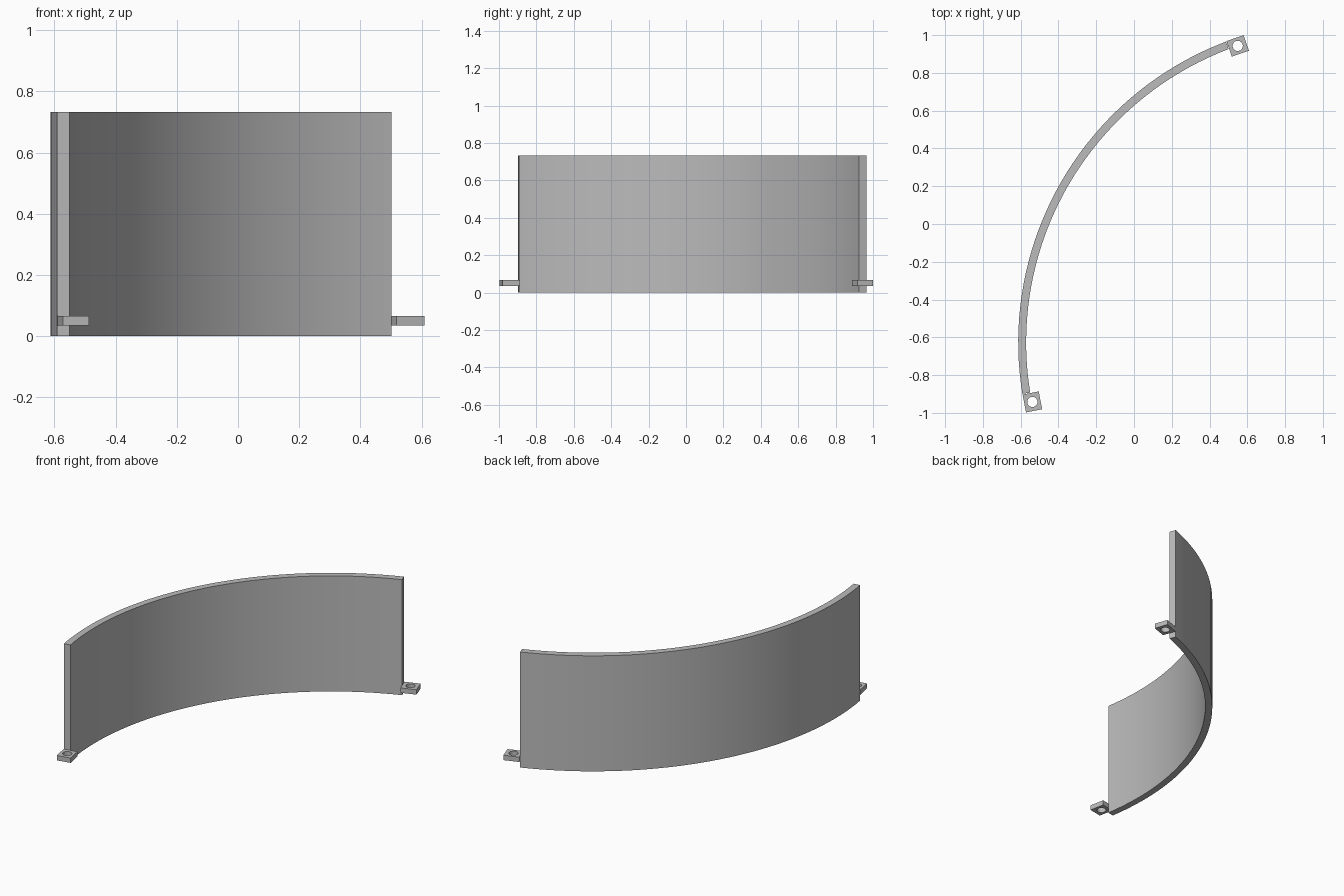
import bpy, bmesh
from math import cos, sin, radians, pi

cube = bpy.data.objects.get("Cube")
if cube:
    bpy.data.objects.remove(cube, do_unlink=True)

grey = bpy.data.materials.new("plain grey")
grey.use_nodes = True
colour = (0.5, 0.5, 0.5, 1)
grey.diffuse_color = colour
grey.node_tree.nodes["Principled BSDF"].inputs["Base Color"].default_value = colour


def strip_solid(name, side_a, side_b, z0, z1, closed):
    """Solid between two matching outlines, open (capped) or closed (ring)."""
    bm = bmesh.new()
    rows = [[bm.verts.new((x, y, z)) for x, y in side]
            for side, z in ((side_a, z0), (side_b, z0), (side_b, z1), (side_a, z1))]
    n = len(side_a)
    for i in range(n if closed else n - 1):
        j = (i + 1) % n
        for k in range(4):
            a, b = rows[k], rows[(k + 1) % 4]
            bm.faces.new((a[i], a[j], b[j], b[i]))
    if not closed:
        for i in (0, n - 1):
            bm.faces.new([r[i] for r in rows])
    bmesh.ops.recalc_face_normals(bm, faces=bm.faces)
    mesh = bpy.data.meshes.new(name)
    bm.to_mesh(mesh)
    bm.free()
    mesh.materials.append(grey)
    obj = bpy.data.objects.new(name, mesh)
    bpy.context.collection.objects.link(obj)
    return obj


# Curved wall
CX, CY, R, THICK, HEIGHT = 1.09, -0.627, 1.703, 0.042, 0.732
START, END, STEPS = radians(110.75), radians(189.2), 40


def arc(r):
    angles = [START + (END - START) * i / STEPS for i in range(STEPS + 1)]
    return [(CX + r * cos(a), CY + r * sin(a)) for a in angles]


wall = strip_solid("curved_wall", arc(R), arc(R - THICK), 0, HEIGHT, False)


# Mounting tabs, each a rectangular plate with a round hole
def tab(name, x, y, turn, length=0.096, width=0.087, hole=0.027, n=32):
    ct, st = cos(radians(turn)), sin(radians(turn))
    inner, outer = [], []
    for i in range(n):
        c, s = cos(2 * pi * i / n), sin(2 * pi * i / n)
        m = max(abs(c), abs(s))
        for ring, u, v in ((inner, hole * c, hole * s),
                           (outer, length / 2 * c / m, width / 2 * s / m)):
            ring.append((x + u * ct - v * st, y + u * st + v * ct))
    return strip_solid(name, inner, outer, 0.035, 0.066, True)


parts = [wall,
         tab("back_mounting_tab", 0.549, 0.943, 19),
         tab("front_mounting_tab", -0.538, -0.942, -79)]

# Smooth curves with crisp edges
for obj in parts:
    obj.select_set(True)
bpy.context.view_layer.objects.active = wall
bpy.ops.object.shade_smooth_by_angle(angle=radians(30))
